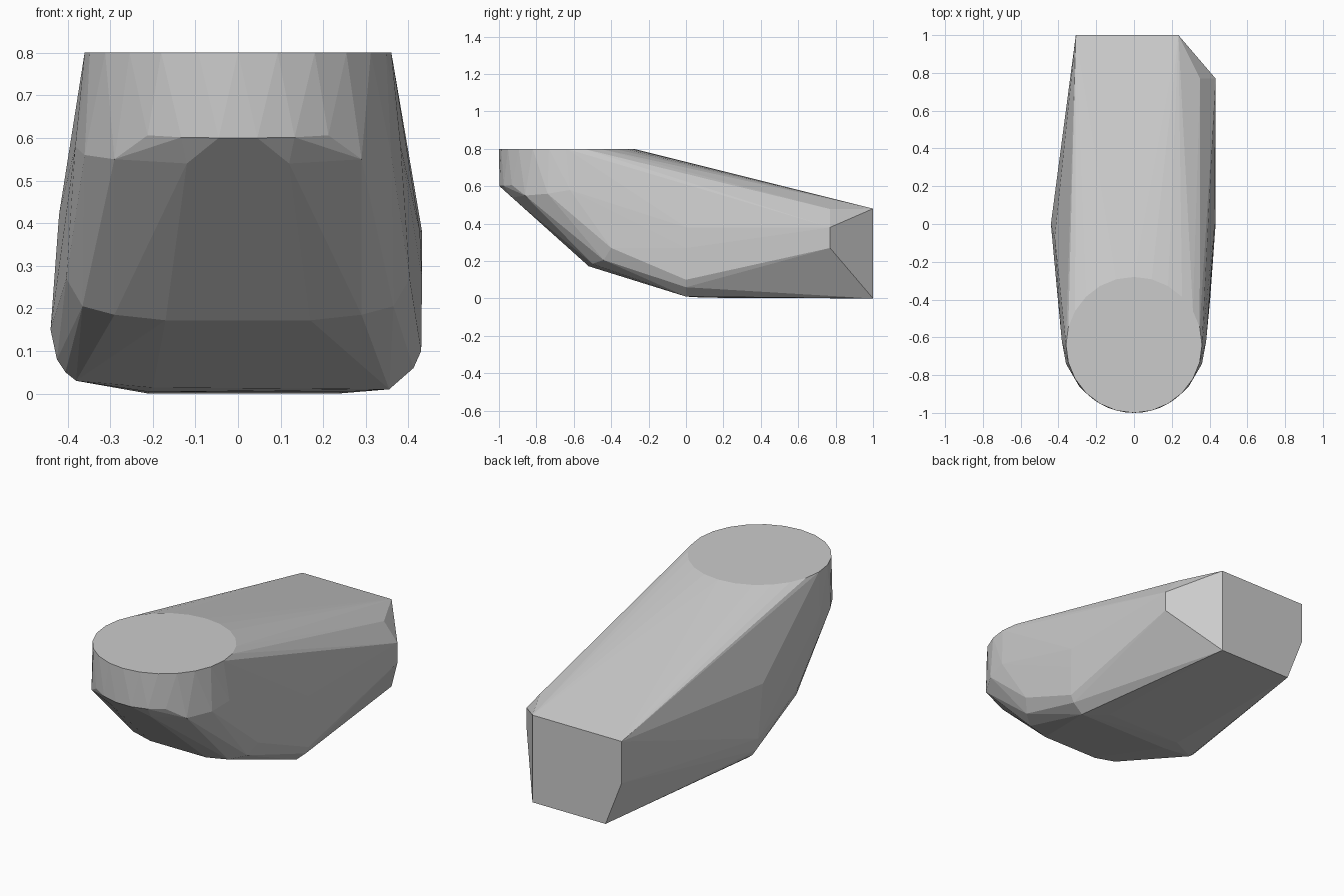
import bpy, bmesh
from math import sin, cos, radians

if "Cube" in bpy.data.objects:
    bpy.data.objects.remove(bpy.data.objects["Cube"])

pts = []


def arc(r, z, start, end, n, cy=-0.64, lift=0.0):
    """Points on a circular arc; sides can rise by lift."""
    for i in range(n):
        a = radians(start + (end - start) * i / (n - 1))
        pts.append((r * cos(a), cy + r * sin(a), z + lift * abs(cos(a)) ** 3))


# flat round top, upright rim and the slightly wider chin under it
arc(0.36, 0.80, 0, 345, 24)
arc(0.36, 0.60, 205, 335, 10, lift=0.03)

# rounded belly, mirrored left and right
for s in (-1, 1):
    pts += [(s * x, y, z) for x, y, z in (
        (0.382, -0.62, 0.58), (0.36, -0.74, 0.56), (0.29, -0.86, 0.55),
        (0.12, -0.93, 0.54),
        (0.17, -0.52, 0.172), (0.29, -0.50, 0.185), (0.365, -0.44, 0.205),
        (0.403, -0.40, 0.27))]

# widest section, near the middle of the body
pts += [(0.43, 0.0, 0.10), (0.412, 0.0, 0.06), (0.355, 0.0, 0.01),
        (0.432, 0.0, 0.27), (0.427, 0.0, 0.38),
        (-0.44, 0.0, 0.15), (-0.425, 0.0, 0.08), (-0.405, 0.0, 0.05),
        (-0.38, 0.0, 0.03), (-0.20, 0.0, 0.014), (-0.42, -0.07, 0.42),
        (-0.21, 0.10, 0.004), (0.25, 0.10, 0.004)]

# chamfered right rear corner
pts += [(0.432, 0.77, 0.38), (0.432, 0.77, 0.27), (0.35, 0.77, 0.478)]

# flat five-sided rear end
pts += [(0.235, 1, 0.48), (0.235, 1, 0), (-0.21, 1, 0),
        (-0.308, 1, 0.25), (-0.308, 1, 0.48)]

# wrap one faceted convex body around the sections
bm = bmesh.new()
for p in pts:
    bm.verts.new(p)
hull = bmesh.ops.convex_hull(bm, input=bm.verts)
loose = {g for g in hull["geom_interior"] + hull["geom_unused"]
         if isinstance(g, bmesh.types.BMVert)}
bmesh.ops.delete(bm, geom=list(loose), context='VERTS')
bmesh.ops.dissolve_limit(bm, angle_limit=radians(1), verts=bm.verts, edges=bm.edges)
bmesh.ops.recalc_face_normals(bm, faces=bm.faces)
mesh = bpy.data.meshes.new("faceted_body")
bm.to_mesh(mesh)
bm.free()
bpy.context.collection.objects.link(bpy.data.objects.new("faceted_body", mesh))
